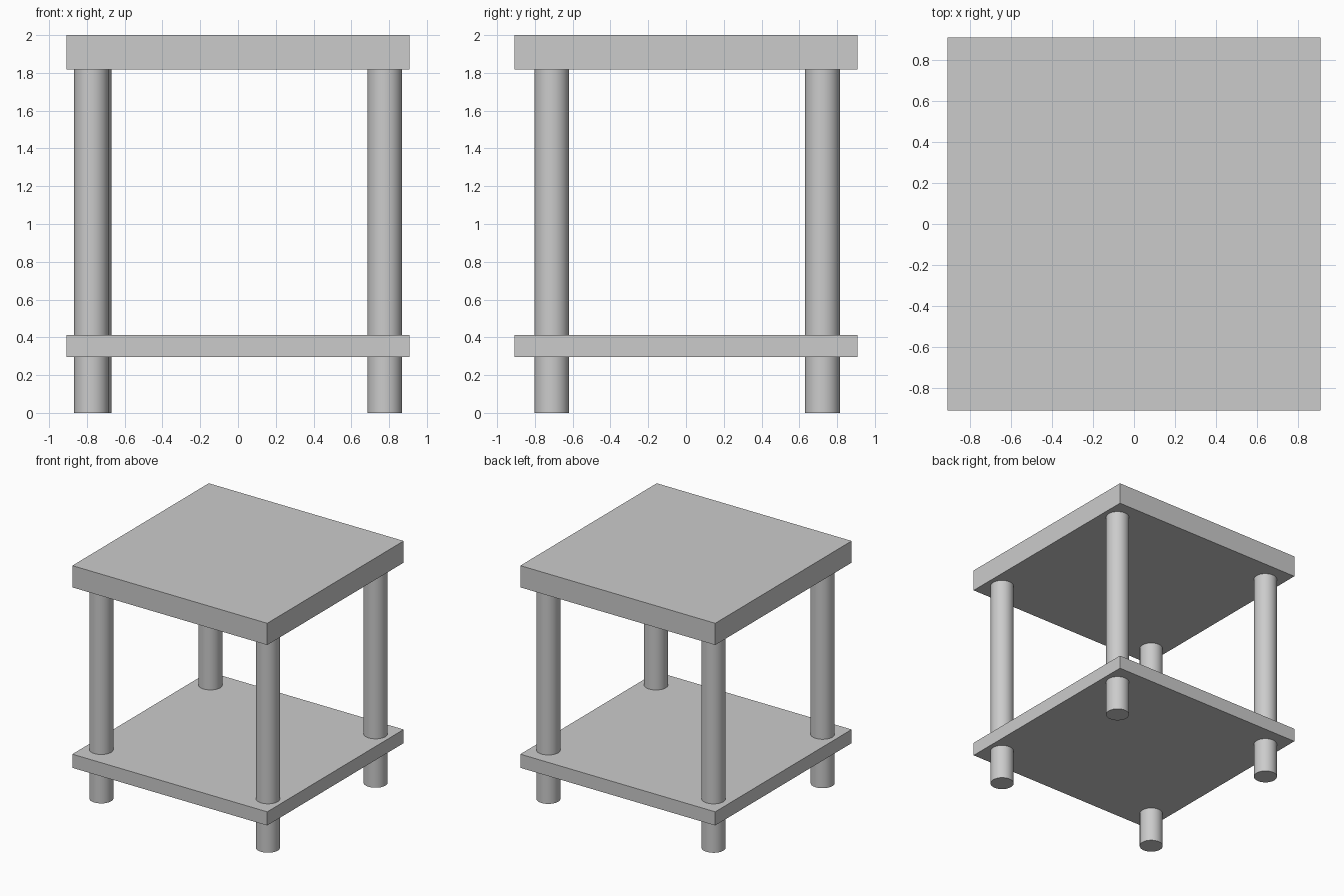
import bpy
from math import radians

if "Cube" in bpy.data.objects:
    bpy.data.objects.remove(bpy.data.objects["Cube"])


def slab(name, half, z0, z1):
    bpy.ops.mesh.primitive_cube_add(size=1, location=(0, 0, (z0 + z1) / 2))
    ob = bpy.context.object
    ob.name = name
    ob.scale = (2 * half, 2 * half, z1 - z0)
    bpy.ops.object.transform_apply(location=False, rotation=False, scale=True)


def leg(name, x, y, radius, height):
    bpy.ops.mesh.primitive_cylinder_add(vertices=48, radius=radius, depth=height,
                                        location=(x, y, height / 2))
    bpy.context.object.name = name
    bpy.ops.object.shade_smooth_by_angle(angle=radians(30))


# Table top and lower shelf
slab("table_top", 0.908, 1.817, 2.0)
slab("lower_shelf", 0.908, 0.297, 0.412)

# Round legs through the shelf, the back left one set slightly inwards
for name, x, y in (("front_left_leg", -0.776, -0.711),
                   ("front_right_leg", 0.777, -0.711),
                   ("back_left_leg", -0.763, 0.722),
                   ("back_right_leg", 0.777, 0.722)):
    leg(name, x, y, 0.092, 1.817)
